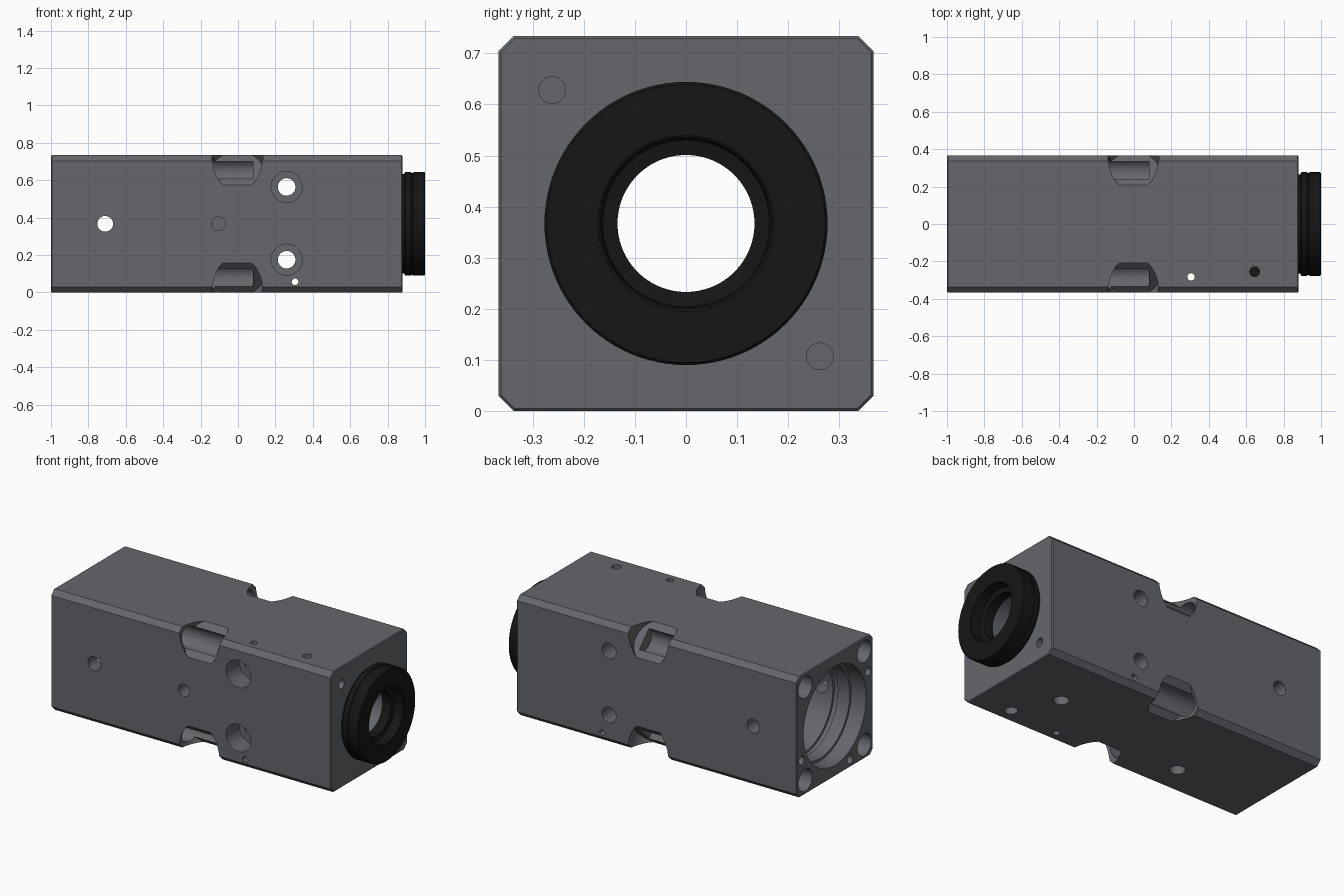
import bpy, bmesh, math
from mathutils import Vector, Matrix

if "Cube" in bpy.data.objects:
    bpy.data.objects.remove(bpy.data.objects["Cube"])

H = 0.367          # half width of the square body, also height of its axis
X0, X1 = -1.0, 0.88


def material(name, colour):
    m = bpy.data.materials.new(name)
    m.diffuse_color = (*colour, 1)
    m.use_nodes = True
    m.node_tree.nodes["Principled BSDF"].inputs["Base Color"].default_value = m.diffuse_color
    return m


dark_grey = material("dark_grey", (0.13, 0.135, 0.15))
black = material("black", (0.008, 0.008, 0.008))


def new_object(name, bm, mat=None):
    bmesh.ops.recalc_face_normals(bm, faces=bm.faces)
    me = bpy.data.meshes.new(name)
    bm.to_mesh(me)
    bm.free()
    ob = bpy.data.objects.new(name, me)
    bpy.context.collection.objects.link(ob)
    if mat:
        me.materials.append(mat)
    return ob


def smooth(ob):
    bpy.ops.object.select_all(action='DESELECT')
    ob.select_set(True)
    bpy.context.view_layer.objects.active = ob
    bpy.ops.object.shade_smooth_by_angle(angle=math.radians(30))


def cylinder(name, start, end, r, mat=None, seg=40):
    a, b = Vector(start), Vector(end)
    d = b - a
    bm = bmesh.new()
    rot = d.to_track_quat('Z', 'Y').to_matrix().to_4x4()
    bmesh.ops.create_cone(bm, cap_ends=True, segments=seg, radius1=r, radius2=r,
                          depth=d.length,
                          matrix=Matrix.Translation((a + b) / 2) @ rot)
    return new_object(name, bm, mat)


def lathe(name, profile, closed, mat=None, seg=96):
    """Turn an (x, radius) profile about the body axis."""
    bm = bmesh.new()
    rings = []
    for x, r in profile:
        rings.append([bm.verts.new((x, r * math.cos(2 * math.pi * i / seg),
                                    H + r * math.sin(2 * math.pi * i / seg)))
                      for i in range(seg)])
    pairs = list(zip(rings, rings[1:]))
    if closed:
        pairs.append((rings[-1], rings[0]))
    else:
        bm.faces.new(rings[0])
        bm.faces.new(rings[-1])
    for p, q in pairs:
        for i in range(seg):
            j = (i + 1) % seg
            bm.faces.new((p[i], p[j], q[j], q[i]))
    return new_object(name, bm, mat)


# Long square body with chamfered long edges
c = H - 0.03
outline = [(c, -H), (H, -c), (H, c), (c, H), (-c, H), (-H, c), (-H, -c), (-c, -H)]
bm = bmesh.new()
left = [bm.verts.new((X0, y, z + H)) for y, z in outline]
right = [bm.verts.new((X1, y, z + H)) for y, z in outline]
bm.faces.new(left)
bm.faces.new(right)
for i in range(8):
    j = (i + 1) % 8
    bm.faces.new((left[i], left[j], right[j], right[i]))
body = new_object("body", bm, dark_grey)
bev = body.modifiers.new("end_bevel", 'BEVEL')
bev.width = 0.005
bev.segments = 1
bev.limit_method = 'ANGLE'
bev.angle_limit = math.radians(60)

cutters = []


def drill(start, end, r, seg=40):
    cutters.append(cylinder("cutter", start, end, r, seg=seg))


# Stepped main bore, wide at the left end and narrow to the right
cutters.append(lathe("bore_cutter", [
    (-1.1, 0.30), (-0.90, 0.30), (-0.90, 0.285), (-0.82, 0.285), (-0.82, 0.295),
    (-0.79, 0.295), (-0.79, 0.28), (-0.35, 0.28), (-0.35, 0.14), (1.0, 0.14)], False))

# Corner screw bores and the diagonal access pockets they run into
for sy in (-1, 1):
    for sz in (-1, 1):
        drill((-1.1, sy * 0.283, H + sz * 0.283), (0.08, sy * 0.283, H + sz * 0.283), 0.066)
        f, o = 0.407 / math.sqrt(2), 0.5
        drill((-0.003, sy * f, H + sz * f), (-0.003, sy * o, H + sz * o), 0.136, 64)

# Counterbored holes through the front
for z in (0.175, 0.564):
    drill((0.26, -0.5, z), (0.26, 0.5, z), 0.047)
    drill((0.26, -0.5, z), (0.26, -0.24, z), 0.083)

# Plain front holes
drill((-0.71, -0.5, H), (-0.71, 0.5, H), 0.042)
drill((-0.105, -0.5, H), (-0.105, -0.22, H), 0.037)
drill((0.305, -0.5, 0.057), (0.305, 0.5, 0.057), 0.018, 24)

# Holes through the top and bottom
drill((0.305, -0.283, -0.1), (0.305, -0.283, 0.9), 0.02, 24)
drill((0.645, -0.255, 0.4), (0.645, -0.255, 0.9), 0.027, 24)
drill((0.645, -0.255, -0.1), (0.645, -0.255, 0.25), 0.036)
drill((0.51, 0, -0.1), (0.51, 0, 0.16), 0.043)
drill((-0.445, -0.17, -0.1), (-0.445, -0.17, 0.2), 0.043)

# Blind holes in the two end faces
for y, z in ((-0.262, 0.628), (0.262, 0.107)):
    drill((0.72, y, z), (1.0, y, z), 0.026)
for y, z in ((0.32, 0.22), (-0.147, 0.047), (-0.32, 0.514)):
    drill((-1.1, y, z), (-0.85, y, z), 0.026)

for cut in cutters:
    cut.hide_render = True
    m = body.modifiers.new("drill", 'BOOLEAN')
    m.operation = 'DIFFERENCE'
    m.solver = 'EXACT'
    m.object = cut

# Bake the cuts and remove the cutters
dg = bpy.context.evaluated_depsgraph_get()
dg.update()
mesh = bpy.data.meshes.new_from_object(body.evaluated_get(dg))
body.modifiers.clear()
body.data = mesh
for cut in cutters:
    bpy.data.objects.remove(cut)
smooth(body)

# Black end ring with a neck and a stepped, rounded mouth
ring = lathe("end_ring", [
    (0.875, 0.134), (0.875, 0.265), (0.89, 0.265), (0.89, 0.272), (0.895, 0.277),
    (0.925, 0.277), (0.928, 0.273), (0.935, 0.273), (0.938, 0.277),
    (0.995, 0.277), (1.0, 0.272), (1.0, 0.172), (0.996, 0.167), (0.94, 0.163),
    (0.935, 0.134)], True, black)
smooth(ring)

# Black set screw inside the top hole
screw = cylinder("set_screw", (0.645, -0.255, 0.42), (0.645, -0.255, 0.68), 0.0265, black, 24)
smooth(screw)
